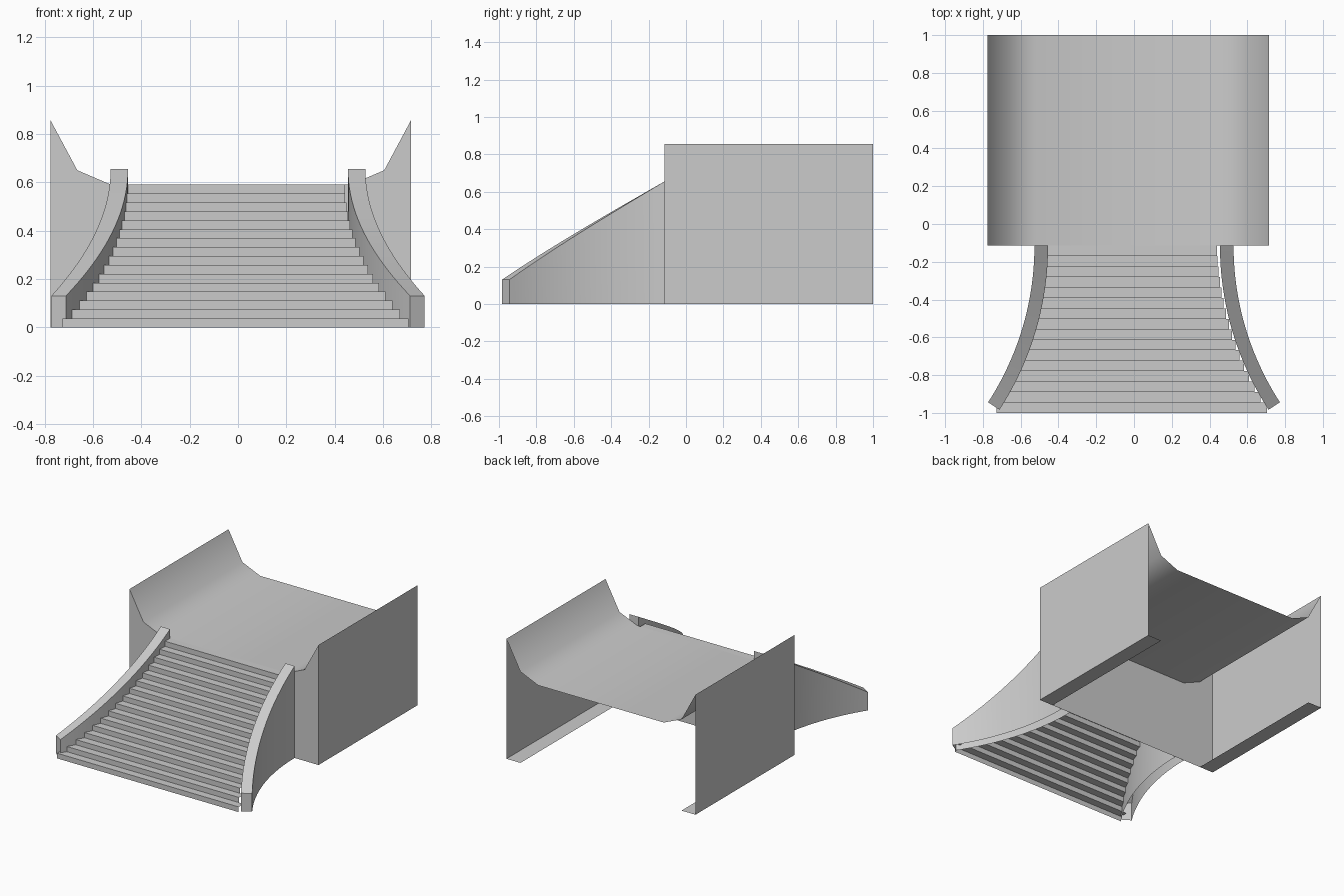
import bpy
from math import sin, cos, asin, radians

if "Cube" in bpy.data.objects:
    bpy.data.objects.remove(bpy.data.objects["Cube"])

FRONT_Y = -0.115          # plane where the stairs meet the platform
CX, R_IN, R_OUT = 2.049, 1.594, 1.522   # arc shared by both side walls
END = radians(33)


def make(name, verts, faces, smooth=True):
    mesh = bpy.data.meshes.new(name)
    mesh.from_pydata(verts, [], faces)
    mesh.update()
    ob = bpy.data.objects.new(name, mesh)
    bpy.context.collection.objects.link(ob)
    if smooth:
        bpy.ops.object.select_all(action='DESELECT')
        ob.select_set(True)
        bpy.context.view_layer.objects.active = ob
        bpy.ops.object.shade_smooth_by_angle(angle=radians(40))
    return ob


# Platform: open sheet with raised edges, outer walls and small foot flanges
half = [(-0.635, 0), (-0.745, 0), (-0.745, 0.855), (-0.635, 0.65), (-0.495, 0.59)]
profile = [(x - 0.03, z) for x, z in half] + [(-x - 0.03, z) for x, z in reversed(half)]
n = len(profile)
verts = [(x, y, z) for y in (FRONT_Y, 1.0) for x, z in profile]
faces = [(i, i + n, i + n + 1, i + 1) for i in range(n - 1)]
make("platform", verts, faces)

# Front wall closing the platform beneath its deck
wall = profile[1:-1]
make("platform_front_wall", [(x, FRONT_Y, z) for x, z in wall],
     [tuple(reversed(range(len(wall))))], smooth=False)

# Staircase: each step is one riser and one tread with its own width
STEPS = 16
depth, rise = (FRONT_Y + 1) / STEPS, 0.59 / STEPS
verts, faces = [], []
for i in range(STEPS):
    y0, z0 = -1 + i * depth, i * rise
    y1, z1 = y0 + depth, z0 + rise
    a = asin((FRONT_Y - (y0 + y1) / 2) / R_IN)
    w = CX - R_IN * cos(a)
    left, right = -w - 0.022, w - 0.015 * i / (STEPS - 1)
    b = len(verts)
    for y, z in ((y0, z0), (y0, z1), (y1, z1)):
        verts += [(left, y, z), (right, y, z)]
    faces += [(b, b + 1, b + 3, b + 2), (b + 2, b + 3, b + 5, b + 4)]
make("stairs", verts, faces, smooth=False)

# Curved side walls: sloping top, open underside
SEG = 20
for side, name in ((1, "right_stair_wall"), (-1, "left_stair_wall")):
    verts, faces = [], []
    for k in range(SEG + 1):
        t = k / SEG
        a, top = END * t, 0.655 - 0.525 * t
        for r, z in ((R_IN, 0), (R_IN, top), (R_OUT, top), (R_OUT, 0)):
            verts.append((side * (CX - r * cos(a)), FRONT_Y - r * sin(a), z))
    for k in range(SEG):
        for j in range(3):
            p = 4 * k + j
            faces.append((p, p + 1, p + 5, p + 4))
    e = 4 * SEG
    faces += [(3, 2, 1, 0), (e, e + 1, e + 2, e + 3)]
    if side > 0:
        faces = [tuple(reversed(f)) for f in faces]
    make(name, verts, faces)
